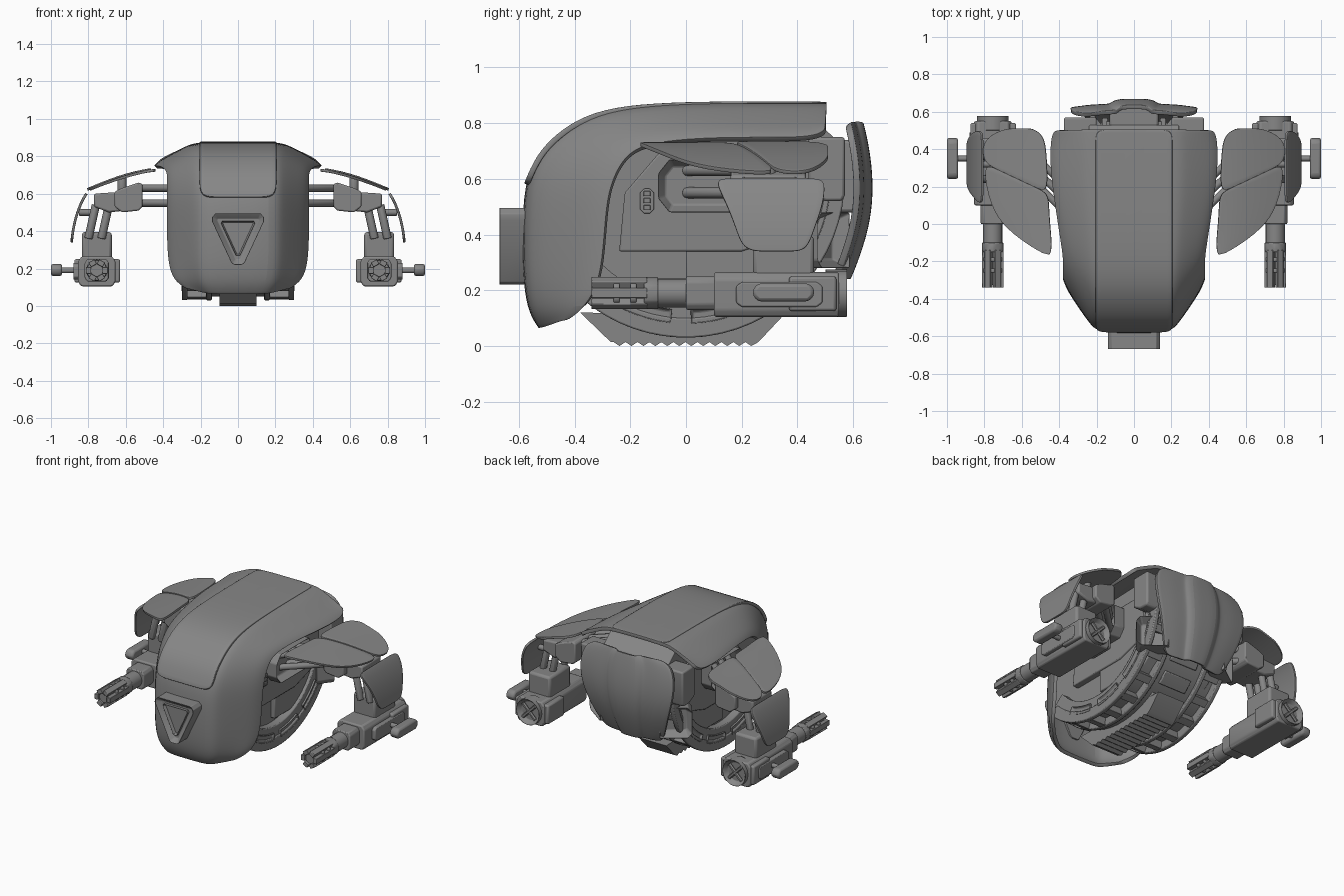
import bpy, bmesh, math
from mathutils import Vector

if "Cube" in bpy.data.objects:
    bpy.data.objects.remove(bpy.data.objects["Cube"])

grey = bpy.data.materials.new("dark_grey")
grey.diffuse_color = (.24, .24, .24, 1)
grey.use_nodes = True
grey.node_tree.nodes["Principled BSDF"].inputs["Base Color"].default_value = grey.diffuse_color


def finish(name, bm, bevel=0.0, mirror=False, thick=0.0, subsurf=0):
    me = bpy.data.meshes.new(name)
    bmesh.ops.recalc_face_normals(bm, faces=bm.faces[:])
    bm.to_mesh(me)
    bm.free()
    me.materials.append(grey)
    ob = bpy.data.objects.new(name, me)
    bpy.context.collection.objects.link(ob)
    if subsurf:
        s = ob.modifiers.new("smooth", 'SUBSURF')
        s.levels = s.render_levels = subsurf
    if thick:
        s = ob.modifiers.new("thickness", 'SOLIDIFY')
        s.thickness, s.offset = thick, 0
    if bevel:
        b = ob.modifiers.new("bevel", 'BEVEL')
        b.width, b.segments, b.limit_method = bevel, 2, 'ANGLE'
    if mirror:
        ob.modifiers.new("mirror", 'MIRROR')
    return ob


def slab(name, pts, vec, inset=0, depth=0, bevel=0.006, mirror=False):
    """Extrude a flat outline along vec; optionally recess its far face."""
    bm = bmesh.new()
    vec = Vector(vec)
    f = bm.faces.new([bm.verts.new(p) for p in pts])
    r = bmesh.ops.extrude_face_region(bm, geom=[f], use_keep_orig=True)
    bmesh.ops.translate(bm, verts=[v for v in r['geom'] if isinstance(v, bmesh.types.BMVert)], vec=vec)
    far = [g for g in r['geom'] if isinstance(g, bmesh.types.BMFace)]
    bmesh.ops.recalc_face_normals(bm, faces=bm.faces[:])
    if inset:
        bmesh.ops.inset_region(bm, faces=far, thickness=inset, use_even_offset=True)
        bmesh.ops.translate(bm, verts=far[0].verts[:], vec=vec.normalized() * -depth)
    return finish(name, bm, bevel, mirror)


def side(name, yz, x0, x1, **k):
    return slab(name, [(x0, y, z) for y, z in yz], (x1 - x0, 0, 0), **k)


def box(name, x, y, z, **k):
    return side(name, [(y[0], z[0]), (y[1], z[0]), (y[1], z[1]), (y[0], z[1])], x[0], x[1], **k)


def tube(name, a, b, r, n=12, bevel=0.004, mirror=True):
    a, b = Vector(a), Vector(b)
    bm = bmesh.new()
    bmesh.ops.create_cone(bm, cap_ends=True, segments=n, radius1=r, radius2=r, depth=(b - a).length)
    bmesh.ops.rotate(bm, verts=bm.verts[:], matrix=(b - a).to_track_quat('Z', 'Y').to_matrix())
    bmesh.ops.translate(bm, verts=bm.verts[:], vec=(a + b) / 2)
    return finish(name, bm, bevel, mirror)


def sheet(name, rows, thick, subsurf=2, mirror=False, bevel=0.004):
    bm = bmesh.new()
    g = [[bm.verts.new(p) for p in row] for row in rows]
    for i in range(len(g) - 1):
        for j in range(len(g[0]) - 1):
            bm.faces.new((g[i][j], g[i][j + 1], g[i + 1][j + 1], g[i + 1][j]))
    return finish(name, bm, bevel, mirror, thick, subsurf)


def sector(name, r0, r1, a0, a1, x0, x1, n=24, **k):
    """Arc of the wheel seen from the side, extruded across x."""
    ang = [math.radians(a0 + (a1 - a0) * i / n) for i in range(n + 1)]
    pt = lambda r, a: (r * math.cos(a), 0.6 + r * math.sin(a))
    return side(name, [pt(r1, a) for a in ang] + [pt(r0, a) for a in reversed(ang)], x0, x1, **k)


# Hood shell: centre line (y,z), side edge (y,z), half width
stations = [(-.52, .07, -.42, .10, .27), (-.555, .12, -.36, .14, .335), (-.575, .22, -.305, .23, .365),
            (-.58, .40, -.29, .40, .37), (-.572, .58, -.28, .53, .37), (-.53, .68, -.255, .61, .37),
            (-.46, .755, -.22, .67, .37), (-.36, .82, -.17, .71, .37), (-.22, .855, -.08, .73, .385),
            (0, .867, .08, .742, .41), (.25, .868, .28, .742, .44), (.44, .868, .45, .742, .44),
            (.505, .866, .50, .765, .42)]
half = [(.5, .02), (.62, .18), (.8, .52), (.95, .82), (1, 1)]
section = [(-f, t) for f, t in reversed(half)] + [(0, 0)] + half
sheet("hood_shell", [[(f * w, py + (ey - py) * t, pz + (ez - pz) * t) for f, t in section]
                     for py, pz, ey, ez, w in stations], .022)
# Raised centre panel of the hood
sheet("hood_centre_panel", [[(x, s[0], s[1]) for x in (-.205, -.1, 0, .1, .205)] for s in stations[4:]], .02)
# Triangular nose frame with a smaller triangle inside
slab("nose_frame", [(x, -.55, z) for x, z in [(-.12, .495), (.12, .495), (.138, .475), (.138, .45), (.035, .23),
     (.02, .22), (-.02, .22), (-.035, .23), (-.138, .45), (-.138, .475)]], (0, -.12, 0), inset=.028, depth=.03)
slab("nose_inner_frame", [(x, -.6, z) for x, z in [(-.085, .455), (.085, .455), (.09, .44), (.012, .27),
     (-.012, .27), (-.09, .44)]], (0, -.06, 0), inset=.022, depth=.05, bevel=.003)

# Inner body
side("inner_body", [(-.5, .3), (-.42, .6), (-.15, .8), (.45, .82), (.53, .75), (.53, .45), (.42, .27),
     (.2, .12), (-.2, .12), (-.42, .22)], -.24, .24)
side("side_panel", [(-.24, .34), (-.22, .55), (-.1, .69), (.46, .69), (.46, .42), (.2, .34)], .23, .28, mirror=True)
side("side_lower_panel", [(0, .34), (.14, .46), (.46, .46), (.4, .28), (.25, .2), (0, .2)], .23, .27, mirror=True)
side("arm_socket", [(-.1, .53), (-.06, .48), (.2, .48), (.24, .53), (.24, .67), (-.06, .67), (-.1, .62)],
     .26, .36, inset=.025, depth=.05, mirror=True)
side("vent_plate", [(-.165, .49), (-.15, .475), (-.13, .475), (-.115, .49), (-.115, .55), (-.13, .565),
     (-.15, .565), (-.165, .55)], .27, .3, bevel=.003, mirror=True)
for i in range(3):
    box("vent_stud", (.29, .31), (-.152, -.128), (.488 + i * .025, .506 + i * .025), bevel=.002, mirror=True)
side("rear_side_block", [(.44, .55), (.5, .52), (.56, .52), (.57, .54), (.57, .75), (.44, .75)], .2, .375,
     bevel=.01, mirror=True)
# Rear lamps face outward and back
slab("rear_lamp_frame", [(x, y, z) for x, y, z in [(.15, .50, .28), (.15, .50, .48), (.29, .40, .48), (.31, .385, .45),
     (.31, .385, .31), (.29, .40, .28)]], (.07, .09, 0), inset=.03, depth=.06, mirror=True)
box("rear_mount", (-.13, .13), (.48, .63), (.48, .74), bevel=.012)

# Wheel: centre band, side rails, rims and windows
sector("tread_band", .46, .55, -150, 0, -.15, .15)
sector("tread_rail", .43, .52, -140, -5, .14, .29, mirror=True)
sector("rail_outer_rim", .5, .57, -137, -5, .27, .30, mirror=True)
sector("rail_inner_rim", .5, .57, -140, -5, .14, .17, mirror=True)
for i in range(8):
    a = -134 + i * 16
    sector("rail_crossbar", .5, .567, a, a + 5, .15, .29, n=2, bevel=.003, mirror=True)
    sector("tread_pad", .53, .562, a + 3, a + 12, -.1, .1, n=3)
for a in (-118, -88, -58, -30):
    sector("rail_side_slot", .47, .52, a, a + 22, .28, .305, n=6, inset=.01, depth=.015, bevel=.004, mirror=True)
# Saw-toothed ground pad
teeth = []
for i in range(12):
    y = -.26 + i * .043
    teeth += [(y, .014), (y + .021, 0)]
side("ground_teeth", [(-.38, .12), (-.27, .014)] + teeth + [(.26, .014), (.35, .11)], -.1, .1, bevel=0)

# Curved back plate with raised middle
back = [(.8, .625, .24), (.775, .632, .31), (.68, .652, .345), (.55, .662, .33), (.42, .645, .285),
        (.29, .60, .235), (.245, .58, .20)]
cross = [(-1, .045), (-.7, .03), (-.42, .028), (-.36, .022), (-.28, 0), (0, 0), (.28, 0), (.36, .022),
         (.42, .028), (.7, .03), (1, .045)]
sheet("back_plate", [[(f * w, y - d, z) for f, d in cross] for z, y, w in back], .024)

# Arms: shoulder rods, shoulder, elbow rods
for dy in (0, .07, .14):
    for z in (.55, .63):
        tube("shoulder_rod", (.3, .0 + dy, z), (.54, .23 + dy, z), .02)
slab("shoulder_block", [(x, .16, z) for x, z in [(.51, .53), (.53, .51), (.62, .5), (.66, .53), (.66, .61),
     (.62, .63), (.53, .66), (.51, .65)]], (0, .27, 0), bevel=.008, mirror=True)
slab("shoulder_arm", [(x, .2, z) for x, z in [(.6, .51), (.69, .5), (.77, .53), (.77, .60), (.62, .61)]],
     (0, .2, 0), bevel=.01, mirror=True)
tube("pad_post", (.62, .3, .6), (.62, .3, .69), .025)
for y in (.24, .36):
    tube("elbow_rod_inner", (.69, y, .54), (.73, y, .36), .022)
    tube("elbow_rod_outer", (.76, y, .54), (.80, y, .36), .022)
box("wrist_block", (.675, .835), (.24, .46), (.24, .395), bevel=.015, mirror=True)

# Shoulder pads: inner and outer edge (x,y) per row
def pad(name, rows, lift):
    out = []
    for x0, y0, x1, y1 in rows:
        row = []
        for i in range(6):
            x, y = x0 + (x1 - x0) * i / 5, y0 + (y1 - y0) * i / 5
            row.append((x, y, .725 + lift - .115 * (max(0, x - .44) / .38) ** 1.5))
        out.append(row)
    sheet(name, out, .014, mirror=True)

pad("shoulder_pad_front", [(.45, -.165, .49, -.155), (.437, -.12, .60, -.09), (.45, 0, .74, .03),
                           (.455, .1, .79, .2), (.46, .165, .80, .325)], 0)
pad("shoulder_pad_rear", [(.46, .165, .79, .32), (.465, .3, .81, .38), (.47, .4, .80, .44),
                          (.485, .475, .75, .485), (.54, .51, .68, .51)], .006)
# Forearm pads: z, x, front y, back y
sheet("forearm_pad", [[(x, a + (b - a) * i / 4, z) for i in range(5)] for z, x, a, b in
      [(.60, .81, .11, .49), (.57, .83, .115, .50), (.50, .86, .15, .49), (.42, .88, .18, .46),
       (.36, .888, .20, .44), (.34, .889, .24, .41)]], .014, mirror=True)
tube("forearm_pad_mount", (.77, .32, .5), (.85, .32, .5), .018)

# Guns
gx, gz = .755, .19
slab("gun_body", [(gx + x, .1, gz + z) for x, z in [(-.085, -.085), (.085, -.085), (.1, -.06), (.1, .05),
     (.08, .075), (-.08, .075), (-.1, .05), (-.1, -.06)]], (0, .45, 0), bevel=.008, mirror=True)
box("gun_rear_block", (gx - .125, gx + .12), (.37, .54), (.125, .25), bevel=.01, mirror=True)
slab("gun_front_block", [(gx + x, 0, gz + z) for x, z in [(-.05, -.06), (.05, -.06), (.065, -.04), (.065, .04),
     (.05, .06), (-.05, .06), (-.065, .04), (-.065, -.04)]], (0, .12, 0), mirror=True)
tube("gun_barrel", (gx, .02, gz), (gx, -.13, gz), .052, n=16)
tube("muzzle_core", (gx, -.1, gz), (gx, -.325, gz), .036)
tube("muzzle_collar", (gx, -.10, gz), (gx, -.15, gz), .058)
for y in (-.26, -.2):
    tube("muzzle_ring", (gx, y, gz), (gx, y + .022, gz), .055)
for i in range(6):
    a = math.radians(60 * i)
    c, s = math.cos(a), math.sin(a)
    corner = [(gx + r * c - w * s, -.14, gz + r * s + w * c) for r, w in
              [(.03, -.018), (.058, -.018), (.058, .018), (.03, .018)]]
    slab("muzzle_fin", corner, (0, -.2, 0), bevel=.003, mirror=True)
# Round rear cap with crossed spokes
ring = [(gx + .085 * math.cos(i * math.pi / 8), .5, gz + .085 * math.sin(i * math.pi / 8)) for i in range(16)]
slab("gun_rear_cap", ring, (0, .08, 0), inset=.022, depth=.03, bevel=.003, mirror=True)
for d in (-1, 1):
    tube("cap_spoke", (gx - .045, .562, gz - .045 * d), (gx + .045, .562, gz + .045 * d), .011, n=6, bevel=0)
# Side plate and pod
side("gun_side_plate", [(.18, .155), (.2, .14), (.47, .14), (.49, .155), (.49, .215), (.47, .23), (.2, .23),
     (.18, .215)], .84, .88, mirror=True)
tube("pod_strut", (.86, .35, gz), (.95, .35, gz), .015)
side("gun_side_pod", [(.24, .18), (.26, .16), (.44, .16), (.46, .18), (.46, .205), (.44, .225), (.26, .225),
     (.24, .205)], .94, 1.0, bevel=.018, mirror=True)

# Smooth shading with crisp edges
bpy.ops.object.select_all(action='SELECT')
bpy.context.view_layer.objects.active = bpy.context.selected_objects[0]
bpy.ops.object.shade_smooth_by_angle(angle=math.radians(35))
